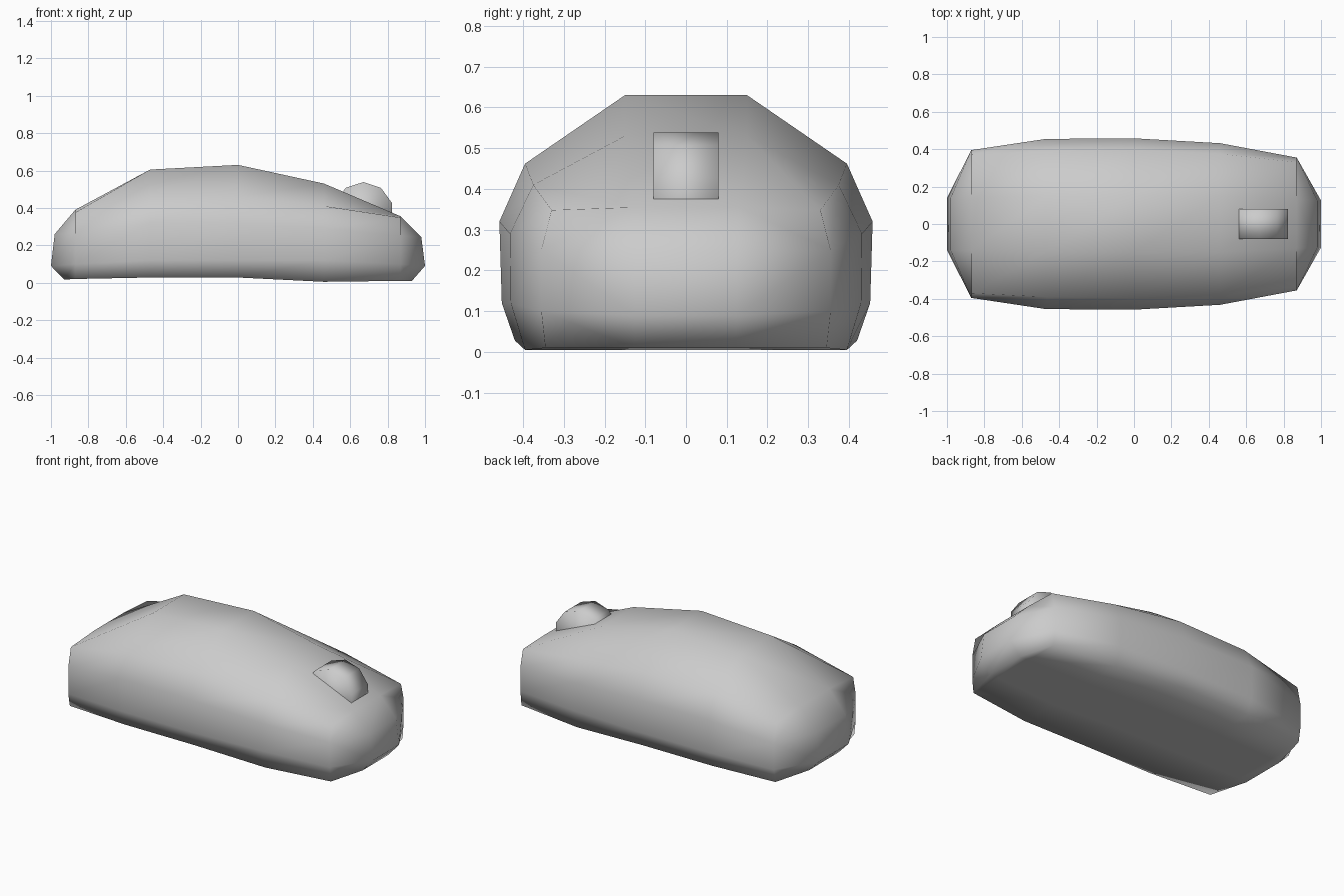
import bpy, bmesh
from math import pi
from mathutils import Matrix

cube = bpy.data.objects.get("Cube")
if cube:
    bpy.data.objects.remove(cube, do_unlink=True)

grey = bpy.data.materials.new("plain_grey")
grey.use_nodes = True
grey.diffuse_color = (0.6, 0.6, 0.6, 1)
grey.node_tree.nodes["Principled BSDF"].inputs["Base Color"].default_value = (0.6, 0.6, 0.6, 1)


def finish(bm, name):
    bmesh.ops.recalc_face_normals(bm, faces=bm.faces)
    for face in bm.faces:
        face.smooth = True
    mesh = bpy.data.meshes.new(name)
    bm.to_mesh(mesh)
    bm.free()
    mesh.materials.append(grey)
    obj = bpy.data.objects.new(name, mesh)
    bpy.context.collection.objects.link(obj)
    return obj


# Half sections from top to bottom, as (y, z), at each station along x
sections = {
    -0.87: [(.14, .39), (.37, .375), (.395, .26), (.395, .1), (.38, .02)],
    -0.47: [(.15, .605), (.39, .455), (.455, .32), (.45, .12), (.42, .028)],
    0.0: [(.15, .63), (.395, .462), (.458, .32), (.452, .12), (.42, .028)],
    0.46: [(.15, .53), (.375, .41), (.432, .29), (.43, .12), (.395, .005)],
    0.87: [(.13, .355), (.33, .348), (.355, .25), (.355, .1), (.345, .01)],
}

# Hand-sized domed body
bm = bmesh.new()
rings = []
for x, half in sections.items():
    half = half + [(half[0][0], half[-1][1])]
    points = half + [(-y, z) for y, z in reversed(half)]
    rings.append([bm.verts.new((x, y, z)) for y, z in points])

count = len(rings[0])
for a, b in zip(rings, rings[1:]):
    for i in range(count):
        j = (i + 1) % count
        bm.faces.new((a[i], a[j], b[j], b[i]))

# Rounded ends: a centre strip joined to the outer ring on both sides
for ring, side, y, zs in ((rings[0], -1, .14, (.26, .09, .017)),
                          (rings[-1], 1, .125, (.245, .09, .01))):
    strips = []
    for s in (1, -1):
        strips.append([bm.verts.new((side * x, s * y, z))
                       for x, z in zip((.98, 1.0, .93), zs)])
    for strip, edge in zip(strips, (ring[:6], ring[:5:-1])):
        top, mid, low = strip
        bm.faces.new((edge[0], edge[1], edge[2], top))
        bm.faces.new((edge[2], edge[3], mid, top))
        bm.faces.new((edge[3], edge[4], low, mid))
        bm.faces.new((edge[4], edge[5], low))
    left = [ring[0]] + strips[0] + [ring[5]]
    right = [ring[-1]] + strips[1] + [ring[6]]
    for k in range(4):
        bm.faces.new((left[k], left[k + 1], right[k + 1], right[k]))
finish(bm, "mouse_body")

# Ten-sided scroll wheel with a vertex at the top
bm = bmesh.new()
bmesh.ops.create_cone(bm, cap_ends=True, segments=10, radius1=.16, radius2=.16, depth=.16,
                      matrix=Matrix.Translation((.67, 0, .378)) @ Matrix.Rotation(pi / 2, 4, 'X'))
finish(bm, "scroll_wheel")
